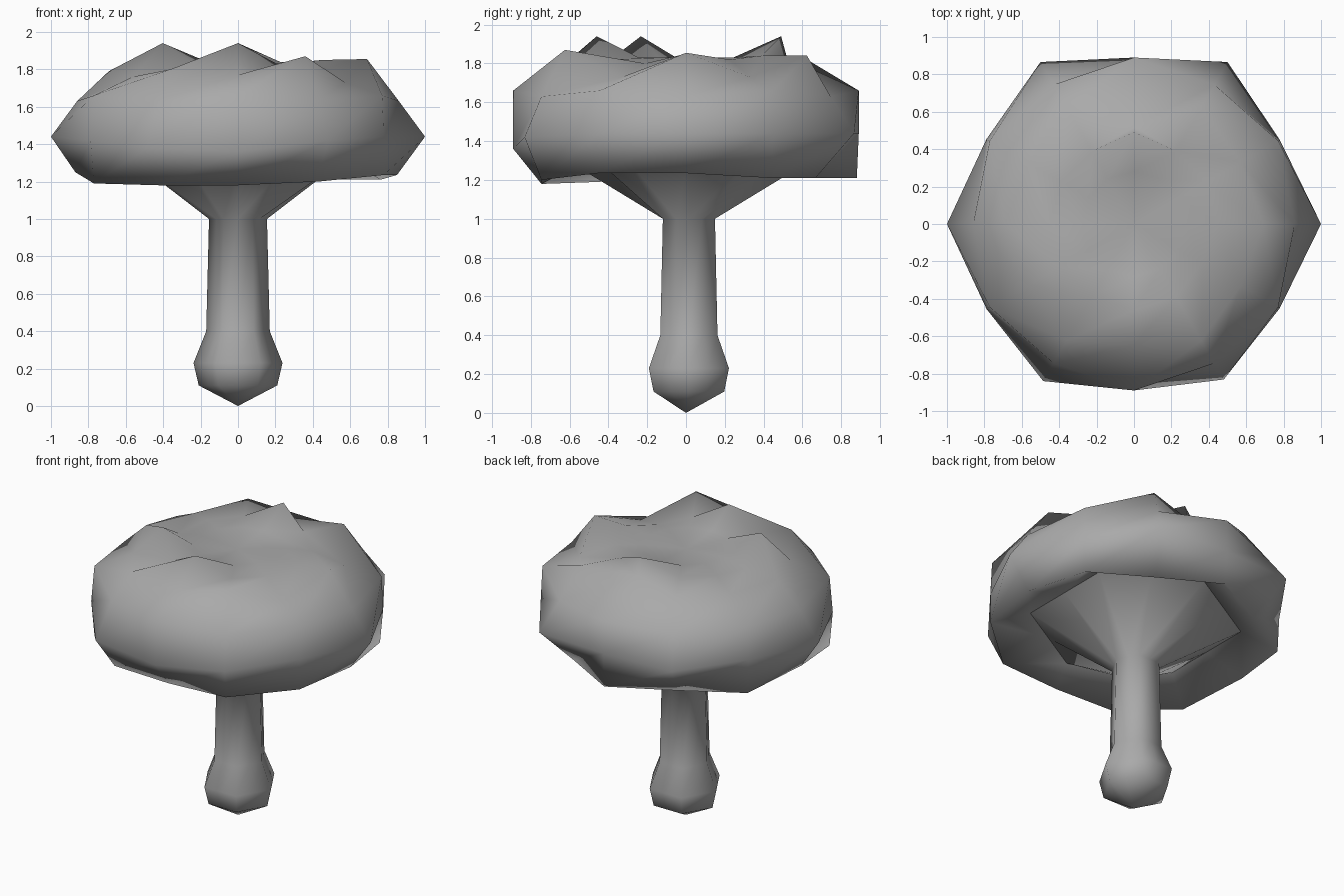
import bpy
import bmesh
from math import cos, sin, tau

cube = bpy.data.objects.get("Cube")
if cube:
    bpy.data.objects.remove(cube)

grey = bpy.data.materials.new("mushroom grey")
grey.use_nodes = True
colour = (0.4, 0.4, 0.4, 1)
grey.diffuse_color = colour
grey.node_tree.nodes["Principled BSDF"].inputs["Base Color"].default_value = colour


def ring(radii, heights, shift_y=0.0, sides=12):
    """Points round the axis; radii and heights repeat as patterns."""
    points = []
    for i in range(sides):
        a = tau * i / sides
        r = radii[i % len(radii)]
        points.append((r * cos(a), r * sin(a) + shift_y, heights[i % len(heights)]))
    return points


def loft(name, rings, bottom=None, top=None):
    """Join rings from bottom to top; a given end point closes that end."""
    bm = bmesh.new()
    loops = [[bm.verts.new(p) for p in points] for points in rings]
    n = len(loops[0])
    for a, b in zip(loops, loops[1:]):
        for i in range(n):
            j = (i + 1) % n
            bm.faces.new((a[i], a[j], b[j], b[i]))
    for tip, loop in ((bottom, loops[0][::-1]), (top, loops[-1])):
        if tip:
            v = bm.verts.new(tip)
            for i in range(n):
                bm.faces.new((v, loop[i], loop[(i + 1) % n]))
    for face in bm.faces:
        face.smooth = True
    mesh = bpy.data.meshes.new(name)
    bm.to_mesh(mesh)
    bm.free()
    mesh.materials.append(grey)
    obj = bpy.data.objects.new(name, mesh)
    bpy.context.collection.objects.link(obj)


# Six-sided stem with a bulb at the foot, flaring out under the cap to a
# six-cornered edge turned half a step from the stem's corners
lean = 0.015
flat = cos(tau / 12)
stem_profile = [(0.21, 0.11), (0.238, 0.23), (0.17, 0.4), (0.155, 1.0)]
flare = ring([0.66 * flat, 0.66], [1.32], lean)
loft("stem", [ring([r, r * flat], [z], lean) for r, z in stem_profile] + [flare],
     bottom=(0, 0, 0))

# Cap: hollow underside from the flare, uneven lower rim, six-cornered girth
lower_rim = ring([0.85, 0.88, 0.77, 0.88, 0.78, 0.9, 0.87, 0.89, 0.84, 0.745, 0.86, 0.9],
                 [1.235, 1.21, 1.21, 1.21, 1.21, 1.21, 1.25, 1.19, 1.18, 1.18, 1.2, 1.235])
girth = ring([1.0, 0.9, 1.0, 0.89, 1.0, 0.91, 1.0, 0.91, 0.97, 0.89, 0.96, 0.9],
             [1.44, 1.44, 1.44, 1.44, 1.44, 1.44, 1.44, 1.42, 1.38, 1.36, 1.42, 1.44])
shoulder = ring([0.86, 0.89], [1.63, 1.66])

# Dished top: wavy upper rim, then a crest carrying three sharp peaks
upper_rim = ring([0.69, 0.66, 0.72, 0.52, 0.72, 0.65, 0.69, 0.65, 0.72, 0.65, 0.72, 0.66],
                 [1.855, 1.73, 1.84, 1.83, 1.82, 1.78, 1.79, 1.76, 1.8, 1.77, 1.87, 1.73])
crest = ring([0.45, 0.45, 0.45, 0.49, 0.45, 0.45, 0.45, 0.465, 0.45, 0.46, 0.45, 0.42],
             [1.85, 1.82, 1.84, 1.94, 1.83, 1.82, 1.8, 1.94, 1.82, 1.94, 1.82, 1.8])
dish = ring([0.28], [1.83])
loft("cap", [flare, lower_rim, girth, shoulder, upper_rim, crest, dish], top=(0, 0, 1.81))
